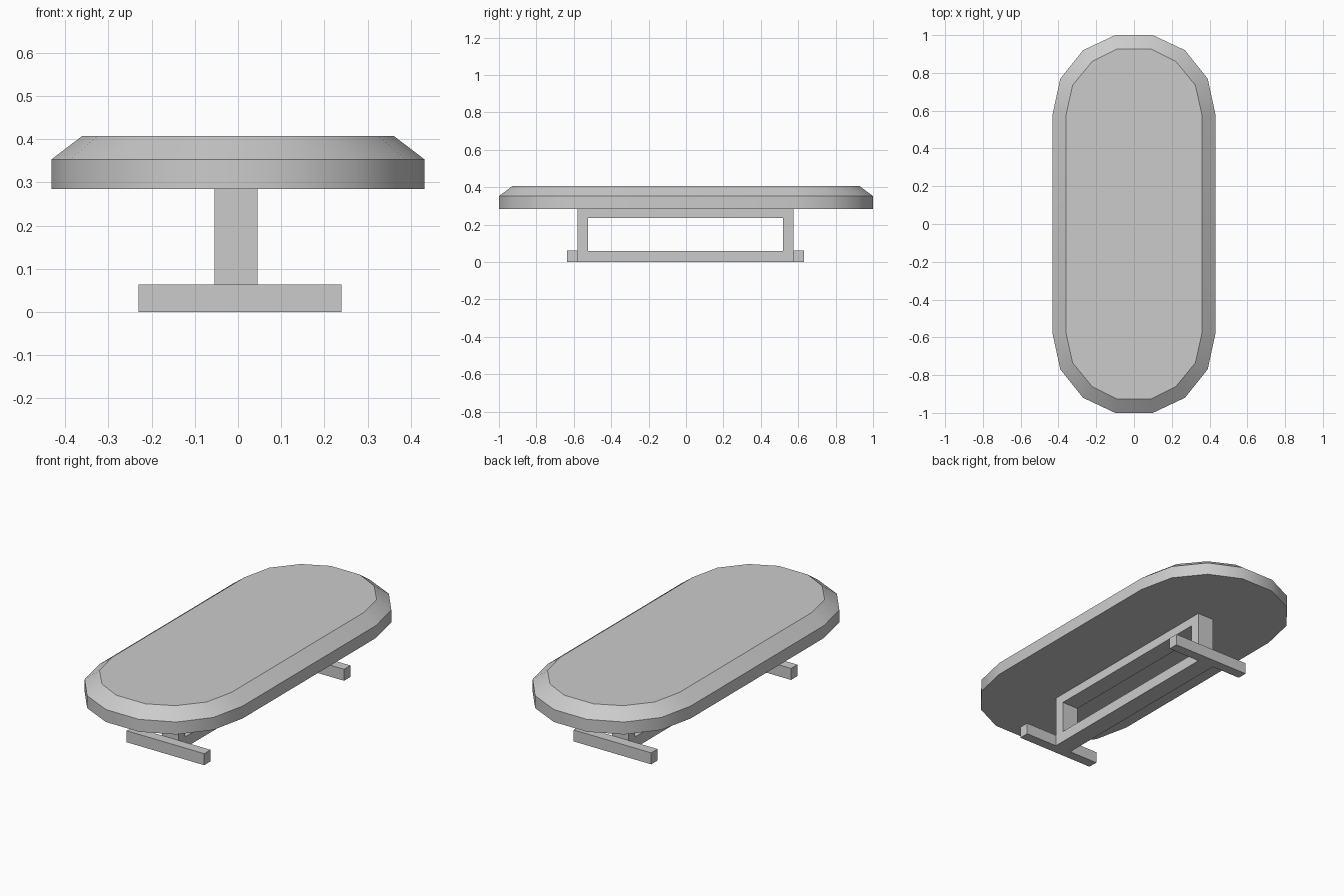
import bpy, bmesh
from math import radians

if "Cube" in bpy.data.objects:
    bpy.data.objects.remove(bpy.data.objects["Cube"])


def make_object(name, bm):
    bmesh.ops.recalc_face_normals(bm, faces=bm.faces[:])
    mesh = bpy.data.meshes.new(name)
    bm.to_mesh(mesh)
    bm.free()
    obj = bpy.data.objects.new(name, mesh)
    bpy.context.collection.objects.link(obj)
    return obj


def bridge(bm, a, b):
    for i in range(len(a)):
        j = (i + 1) % len(a)
        bm.faces.new((a[i], a[j], b[j], b[i]))


def outline(quarter):
    # Mirror one quarter of the outline into a closed loop
    half = quarter + [(x, -y) for x, y in reversed(quarter)]
    return half + [(-x, y) for x, y in reversed(half)]


# Tabletop: rounded oblong slab with a wide bevelled rim
rim = outline([(0.10, 1.0), (0.27, 0.92), (0.39, 0.77), (0.432, 0.577)])
inner = outline([(0.088, 0.927), (0.222, 0.86), (0.325, 0.735), (0.361, 0.572)])
bm = bmesh.new()
loops = [[bm.verts.new((x, y, z)) for x, y in pts]
         for pts, z in ((rim, 0.285), (rim, 0.353), (inner, 0.407))]
bridge(bm, loops[0], loops[1])
bridge(bm, loops[1], loops[2])
bm.faces.new(loops[0])
bm.faces.new(loops[2])
top = make_object("tabletop", bm)
bpy.context.view_layer.objects.active = top
top.select_set(True)
bpy.ops.object.shade_smooth_by_angle(angle=radians(32))
top.select_set(False)


def rect(y0, y1, z0, z1):
    return [(y0, z0), (y1, z0), (y1, z1), (y0, z1)]


# Pedestal frame: rectangular ring running lengthwise under the top
bm = bmesh.new()
outer_yz = rect(-0.58, 0.575, 0.0, 0.285)
hole_yz = rect(-0.523, 0.518, 0.06, 0.235)
(of, hf), (ob, hb) = [[[bm.verts.new((x, y, z)) for y, z in pts]
                       for pts in (outer_yz, hole_yz)] for x in (-0.054, 0.045)]
for a, b in ((of, hf), (ob, hb), (of, ob), (hf, hb)):
    bridge(bm, a, b)
make_object("pedestal_frame", bm)

# Feet: crossbars on the outer end faces of the frame
for name, y0, y1 in (("front_foot", -0.635, -0.58), ("back_foot", 0.575, 0.63)):
    bm = bmesh.new()
    bmesh.ops.create_cube(bm, size=1)
    for v in bm.verts:
        v.co.x = 0.24 if v.co.x > 0 else -0.23
        v.co.y = y1 if v.co.y > 0 else y0
        v.co.z = 0.063 if v.co.z > 0 else 0.0
    make_object(name, bm)
